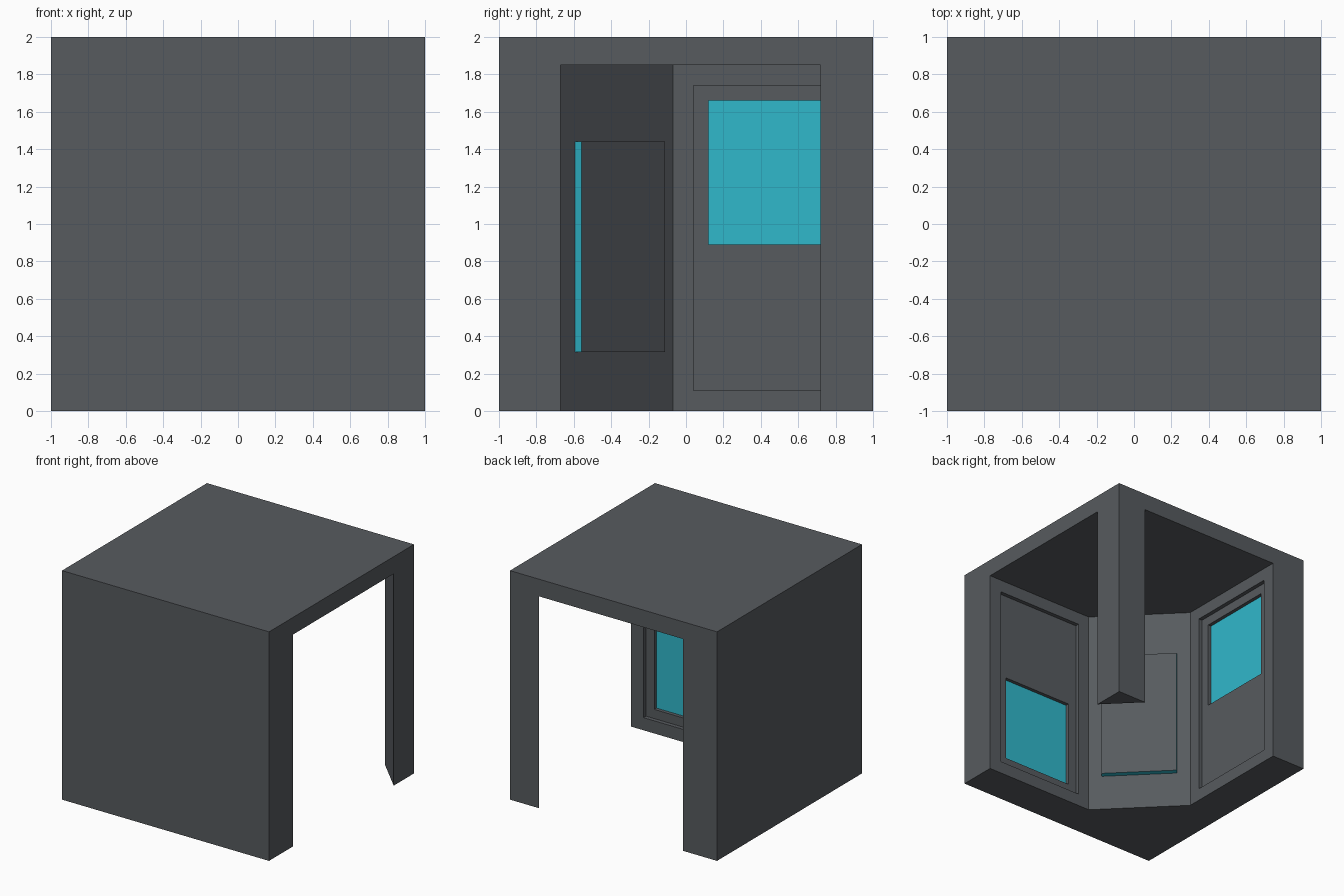
import bpy, bmesh
from mathutils import Vector

if "Cube" in bpy.data.objects:
    bpy.data.objects.remove(bpy.data.objects["Cube"])


def material(name, rgb):
    m = bpy.data.materials.new(name)
    m.diffuse_color = (*rgb, 1)
    m.use_nodes = True
    m.node_tree.nodes["Principled BSDF"].inputs["Base Color"].default_value = m.diffuse_color
    return m


GREY = material("dark grey", (0.095, 0.104, 0.114))
CYAN = material("cyan glow", (0.030, 0.48, 0.60))


def prism(name, outline, z0, z1, *mats):
    """Extrude a counter-clockwise plan outline from z0 to z1."""
    bm = bmesh.new()
    base = bm.faces.new([bm.verts.new((x, y, z0)) for x, y in outline])
    top = bmesh.ops.extrude_face_region(bm, geom=[base])["geom"]
    bmesh.ops.translate(bm, vec=(0, 0, z1 - z0),
                        verts=[v for v in top if isinstance(v, bmesh.types.BMVert)])
    bmesh.ops.recalc_face_normals(bm, faces=bm.faces)
    me = bpy.data.meshes.new(name)
    bm.to_mesh(me)
    bm.free()
    for m in mats:
        me.materials.append(m)
    ob = bpy.data.objects.new(name, me)
    bpy.context.collection.objects.link(ob)
    return ob


def rect(x0, x1, y0, y1):
    return [(x0, y0), (x1, y0), (x1, y1), (x0, y1)]


def cut(body, cutter):
    mod = body.modifiers.new("cut", 'BOOLEAN')
    mod.operation, mod.solver, mod.object = 'DIFFERENCE', 'EXACT', cutter
    bpy.context.view_layer.objects.active = body
    bpy.ops.object.modifier_apply(modifier=mod.name)
    bpy.data.objects.remove(cutter)


W, N, E = -0.67, -0.07, 0.72     # wall plane, chamfer end, pillar edge
STEP = 0.035                     # depth of each recess step

# Outer block, hollowed by a chamfered room open to the right and back
body = prism("shell", rect(-1, 1, -1, 1), 0, 2, GREY)
room = [(1.2, W), (1.2, E), (1, E), (E, 1), (E, 1.2), (W, 1.2), (W, N), (N, W)]
cut(body, prism("room_cutter", room, -0.2, 1.85, GREY))


def wall_box(name, side, d0, d1, a0, a1, z0, z1, mat):
    """Box between depths d0 and d1 behind the side wall or the front wall."""
    r = (W - d1, W - d0, a0, a1) if side else (a0, a1, W - d1, W - d0)
    return prism(name, rect(*r), z0, z1, mat)


# Stepped panel recesses and their windows: high on the left wall, low on the front wall
for side, label, z0, z1 in ((True, "left", 0.89, 1.66), (False, "front", 0.19, 0.96)):
    cut(body, wall_box("panel_cutter", side, -0.1, STEP, 0.04, 0.88, 0.11, 1.74, GREY))
    cut(body, wall_box("window_cutter", side, -0.1, 2 * STEP, 0.12, 0.80, z0, z1, GREY))
    wall_box(label + "_window", side, 2 * STEP - 0.004, 2 * STEP + 0.004,
             0.12, 0.80, z0, z1, CYAN)

# Raised panel on the diagonal wall: grey face, glowing rim
mid, half, t = (W + N) / 2, 0.2225, 0.035
a, b = (mid + half, mid - half), (mid - half, mid + half)
plan = [a, (a[0] + t, a[1] + t), (b[0] + t, b[1] + t), b]
panel = prism("diagonal_panel", plan, 0.315, 1.44, GREY, CYAN)
out = Vector((1, 1, 0)).normalized()
for f in panel.data.polygons:
    f.material_index = 0 if f.normal.dot(out) > 0.9 else 1
